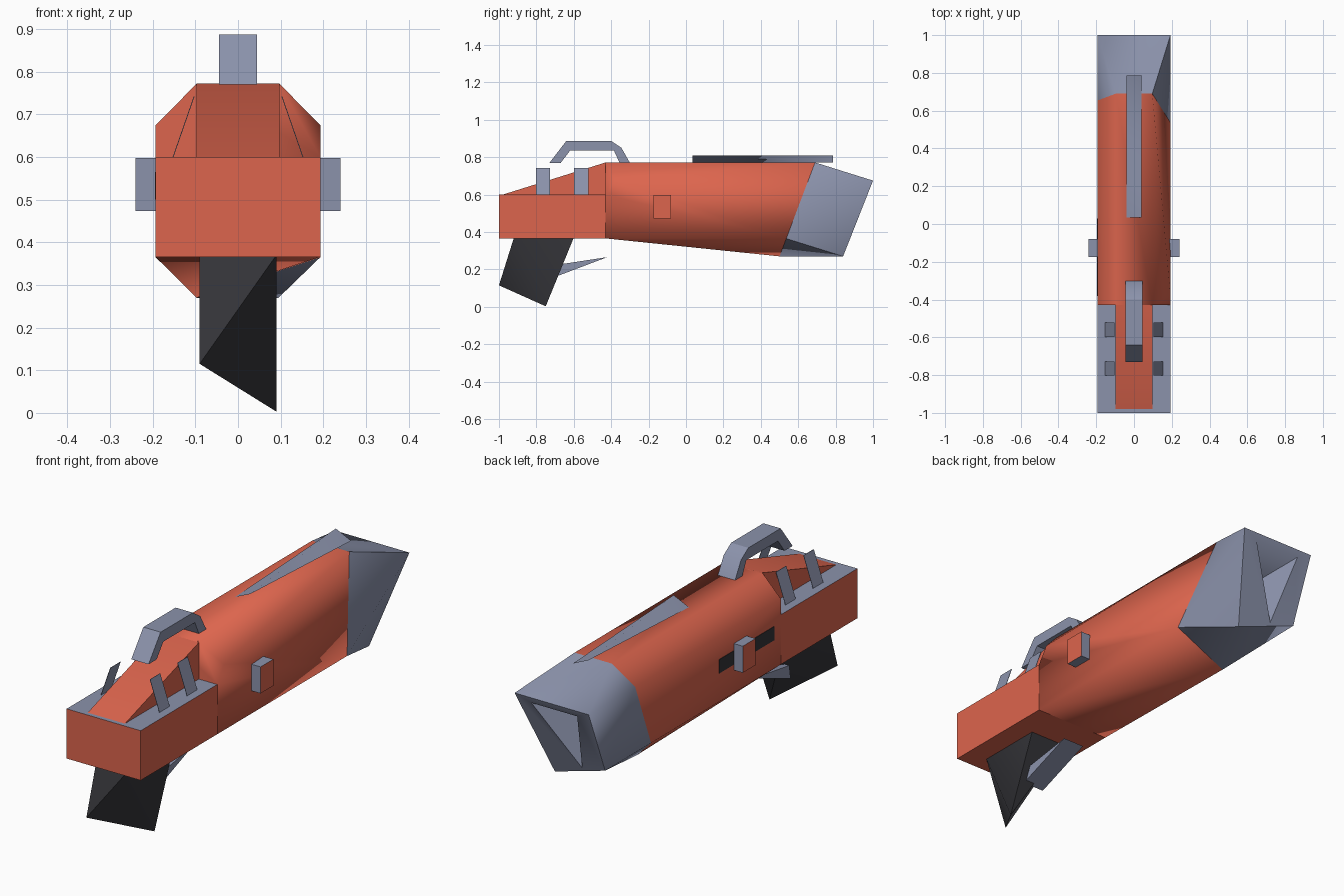
import bpy, bmesh, math

if "Cube" in bpy.data.objects:
    bpy.data.objects.remove(bpy.data.objects["Cube"])


def material(name, col):
    m = bpy.data.materials.new(name)
    m.diffuse_color = (*col, 1)
    m.use_nodes = True
    m.node_tree.nodes["Principled BSDF"].inputs["Base Color"].default_value = m.diffuse_color
    return m


ORANGE = material("orange_paint", (0.72, 0.13, 0.075))
STEEL = material("blue_grey_metal", (0.26, 0.29, 0.41))
DARK = material("dark_rubber", (0.035, 0.035, 0.041))
W = 0.193  # half width of the body


def finish(name, bm, mats, rule=None, angle=50):
    bmesh.ops.recalc_face_normals(bm, faces=bm.faces)
    bm.normal_update()
    for f in bm.faces:
        f.smooth = True
        if rule:
            f.material_index = rule(f)
    me = bpy.data.meshes.new(name)
    bm.to_mesh(me)
    bm.free()
    for m in mats:
        me.materials.append(m)
    me.set_sharp_from_angle(angle=math.radians(angle))
    ob = bpy.data.objects.new(name, me)
    bpy.context.collection.objects.link(ob)
    return ob


def hull(name, pts, mats, rule=None, angle=50):
    """Convex faceted solid around a few corner points."""
    bm = bmesh.new()
    vs = [bm.verts.new(p) for p in pts]
    bmesh.ops.convex_hull(bm, input=vs)
    bmesh.ops.dissolve_limit(bm, angle_limit=0.01, verts=bm.verts, edges=bm.edges)
    return finish(name, bm, mats, rule, angle)


def box(name, lo, hi, mats, rule=None):
    pts = [(x, y, z) for x in (lo[0], hi[0]) for y in (lo[1], hi[1]) for z in (lo[2], hi[2])]
    return hull(name, pts, mats, rule)


def prism(name, profile, half, mats):
    """Side profile (y, z) extruded across x."""
    bm = bmesh.new()
    f = bm.faces.new([bm.verts.new((-half, y, z)) for y, z in profile])
    r = bmesh.ops.extrude_face_region(bm, geom=[f])
    bmesh.ops.translate(bm, vec=(2 * half, 0, 0),
                        verts=[v for v in r["geom"] if isinstance(v, bmesh.types.BMVert)])
    return finish(name, bm, mats, angle=30)


# slanted seam shared by the main body and the rear cap
seam = [(-0.097, 0.69, 0.772), (0.097, 0.69, 0.772), (W, 0.536, 0.365),
        (-0.097, 0.50, 0.27), (-W, 0.536, 0.365), (-W, 0.654, 0.675)]

# main body
front = [(s * x, y, z) for s in (-1, 1)
         for x, y, z in ((0.097, -0.43, 0.772), (W, -0.43, 0.6), (W, -0.43, 0.366))]
front += [(-W, -0.43, 0.675), (W, -0.38, 0.675)]
hull("main_body", front + seam, [ORANGE], angle=75)

# rear cap with a pointed recess in its slanted end
rear = [(-W, 1.0, 0.675), (W, 1.0, 0.675), (0.095, 0.84, 0.27), (-W, 0.8775, 0.365)]
cap = hull("rear_cap", seam + rear, [STEEL])
bm = bmesh.new()
bm.from_mesh(cap.data)
end = max(bm.faces, key=lambda f: f.calc_center_median().y)
ring = list(end.verts)
bm.faces.remove(end)
rim = [bm.verts.new((x, 0.84 + 0.395 * (z - 0.27), z))
       for x, z in ((-0.125, 0.645), (0.114, 0.645), (-0.067, 0.34))]
tip = bm.verts.new((-0.03, 0.76, 0.56))
for i in range(3):
    bm.faces.new((rim[i], rim[(i + 1) % 3], tip))
tl, tr, br, bl = (min(ring, key=lambda v: (v.co.x - p[0]) ** 2 + (v.co.z - p[2]) ** 2) for p in rear)
for vs in ((tl, tr, rim[1], rim[0]), (tr, br, rim[2], rim[1]), (br, bl, rim[2]), (bl, tl, rim[0], rim[2])):
    bm.faces.new(vs)
bpy.data.objects.remove(cap)
finish("rear_cap", bm, [STEEL])

# front block with a metal deck on top
box("front_block", (-W, -1.0, 0.366), (W, -0.43, 0.6), [ORANGE, STEEL],
    lambda f: 1 if f.normal.z > 0.9 else 0)

# sloping ridge above the deck
prism("front_ramp", [(-0.98, 0.6), (-0.42, 0.6), (-0.42, 0.772), (-0.43, 0.772)], 0.097, [ORANGE])

# arched carry handle
prism("top_handle", [(-0.73, 0.77), (-0.64, 0.887), (-0.40, 0.887), (-0.345, 0.85), (-0.30, 0.77),
                     (-0.355, 0.77), (-0.385, 0.835), (-0.62, 0.835), (-0.67, 0.77)], 0.045, [STEEL])

# top rail, twisted so opposite corners are raised
hull("top_rail", [(-0.04, 0.035, 0.772), (0.04, 0.035, 0.808),
                  (0.04, 0.785, 0.772), (-0.04, 0.785, 0.808)], [STEEL])

# leaning deck fins and side pegs, both sides
for s, side in ((-1, "left"), (1, "right")):
    for n, y in enumerate((-0.765, -0.56)):
        hull(f"deck_fin_{side}_{n}",
             [(s * (x + dx), y + dy, z) for x, z in ((0.152, 0.598), (0.102, 0.742))
              for dx in (0, 0.002) for dy in (-0.038, 0.038)], [STEEL])
    box(f"side_peg_{side}", (s * 0.18, -0.175, 0.473), (s * 0.24, -0.08, 0.598), [STEEL, ORANGE],
        lambda f: 1 if abs(f.normal.x) > 0.9 else 0)

# dark strip on the left side only
box("side_strip", (-W - 0.002, -0.38, 0.50), (-W + 0.002, 0.03, 0.565), [DARK])

# raked grip with a diagonal base
hull("grip", [(s * 0.09, y, 0.37) for s in (-1, 1) for y in (-0.92, -0.60)]
     + [(-0.09, -1.0, 0.115), (0.09, -0.75, 0.003)], [DARK])

# trigger
prism("trigger", [(-0.69, 0.225), (-0.42, 0.266), (-0.70, 0.16)], 0.055, [STEEL])
